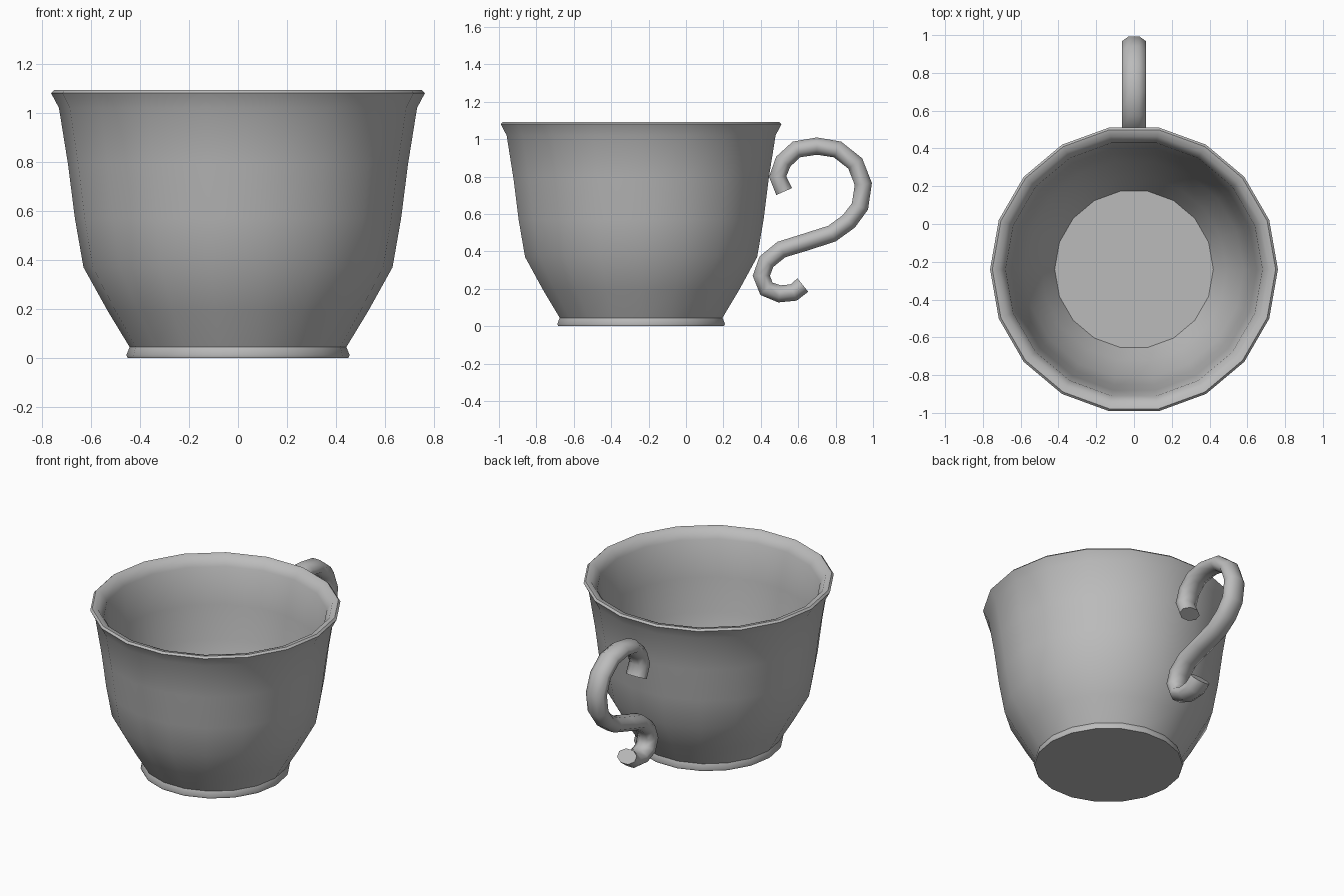
import bpy, bmesh, math
from mathutils import Vector

cube = bpy.data.objects.get("Cube")
if cube:
    bpy.data.objects.remove(cube, do_unlink=True)

# Single plain grey glaze
GREY = (0.5, 0.5, 0.5, 1)
glaze = bpy.data.materials.new("grey_glaze")
glaze.use_nodes = True
glaze.diffuse_color = GREY
glaze.node_tree.nodes["Principled BSDF"].inputs["Base Color"].default_value = GREY


def skin(name, rings, sharp_angle):
    """Bridge a list of closed rings, cap both ends and shade the result."""
    bm = bmesh.new()
    loops = [[bm.verts.new(p) for p in ring] for ring in rings]
    for a, b in zip(loops, loops[1:]):
        n = len(a)
        for i in range(n):
            j = (i + 1) % n
            bm.faces.new((a[i], a[j], b[j], b[i]))
    bm.faces.new(loops[0])
    bm.faces.new(loops[-1])
    bmesh.ops.recalc_face_normals(bm, faces=bm.faces)
    mesh = bpy.data.meshes.new(name)
    bm.to_mesh(mesh)
    bm.free()
    mesh.materials.append(glaze)
    obj = bpy.data.objects.new(name, mesh)
    bpy.context.collection.objects.link(obj)
    bpy.ops.object.select_all(action='DESELECT')
    obj.select_set(True)
    bpy.context.view_layer.objects.active = obj
    bpy.ops.object.shade_smooth_by_angle(angle=math.radians(sharp_angle))
    return obj


# Cup: outer wall from foot to flared rim, then down the inside to the floor
CENTRE_Y, SIDES = -0.24, 18
profile = [(0.45, 0), (0.455, 0.012), (0.442, 0.045), (0.53, 0.19), (0.63, 0.37),
           (0.665, 0.57), (0.693, 0.79), (0.73, 1.02), (0.762, 1.08), (0.75, 1.092),
           (0.715, 1.085), (0.68, 1.03), (0.65, 0.79), (0.62, 0.57), (0.58, 0.37),
           (0.49, 0.19), (0.42, 0.07)]
angles = [math.tau * i / SIDES for i in range(SIDES)]
skin("cup_body", [[(r * math.cos(a), CENTRE_Y + r * math.sin(a), z) for a in angles]
                  for r, z in profile], 50)

# Handle: S-shaped scroll with an oval section, wider across than in its plane
path = [(0.525, 0.72), (0.49, 0.80), (0.52, 0.88), (0.59, 0.945), (0.70, 0.963),
        (0.81, 0.945), (0.905, 0.87), (0.948, 0.76), (0.93, 0.64), (0.87, 0.56),
        (0.78, 0.495), (0.64, 0.45), (0.51, 0.41), (0.43, 0.345), (0.403, 0.27),
        (0.43, 0.20), (0.50, 0.173), (0.575, 0.18), (0.625, 0.22)]
points = [Vector((0, y, z)) for y, z in path]
across = Vector((1, 0, 0))
rings = []
for i, p in enumerate(points):
    before, after = points[max(i - 1, 0)], points[min(i + 1, len(points) - 1)]
    normal = (after - before).normalized().cross(across)
    ring = []
    for k in range(8):
        a = math.tau * (k + 0.5) / 8
        ring.append(p + across * 0.07 * math.cos(a) + normal * 0.05 * math.sin(a))
    rings.append(ring)
skin("handle", rings, 60)
